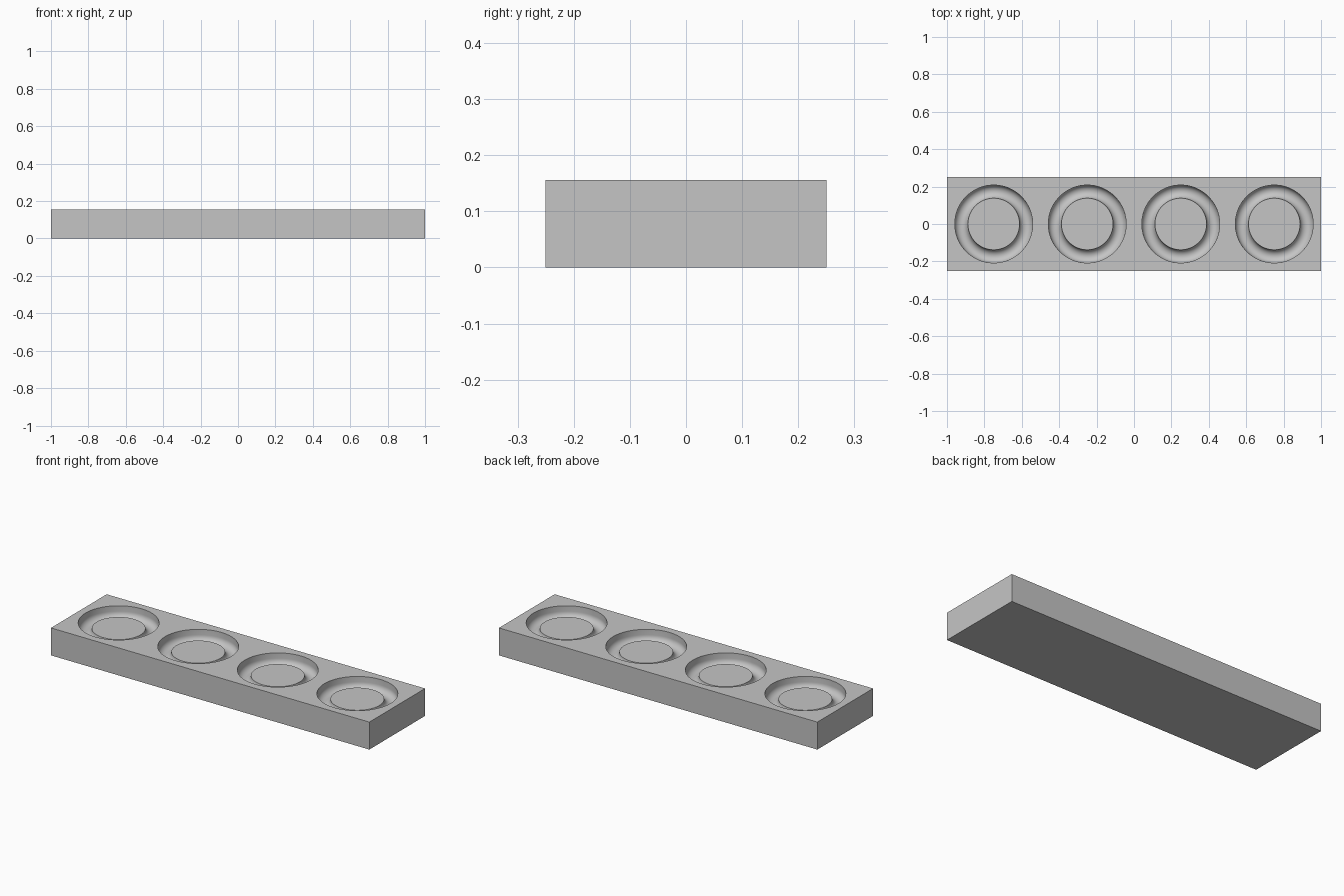
import bpy, bmesh, math
from mathutils import Vector

LENGTH, WIDTH, HEIGHT = 2.0, 0.5, 0.156
OUTER, INNER = 0.208, 0.138      # radii of the ring-shaped well
PLATEAU = HEIGHT - 0.031         # height of the disc inside each ring
SEGMENTS, ARC_STEPS = 96, 16

old = bpy.data.objects.get("Cube")
if old:
    bpy.data.objects.remove(old, do_unlink=True)

grey = bpy.data.materials.new("plain grey")
grey.use_nodes = True
colour = (0.56, 0.56, 0.56, 1)
grey.diffuse_color = colour
grey.node_tree.nodes["Principled BSDF"].inputs["Base Color"].default_value = colour


def add_object(name, bm):
    mesh = bpy.data.meshes.new(name)
    bm.to_mesh(mesh)
    bm.free()
    mesh.materials.append(grey)
    obj = bpy.data.objects.new(name, mesh)
    bpy.context.collection.objects.link(obj)
    return obj


# Rectangular block
bm = bmesh.new()
bmesh.ops.create_cube(bm, size=1)
for v in bm.verts:
    v.co = Vector((v.co.x * LENGTH, v.co.y * WIDTH, (v.co.z + 0.5) * HEIGHT))
tray = add_object("ring_mould_tray", bm)

# Lathed cutter: straight outer wall, rounded ring groove, flat centre
mid, tube = (OUTER + INNER) / 2, (OUTER - INNER) / 2
profile = [(0, HEIGHT + 0.1), (OUTER, HEIGHT + 0.1)]
for i in range(ARC_STEPS + 1):
    a = math.pi * i / ARC_STEPS
    profile.append((mid + tube * math.cos(a), PLATEAU - tube * math.sin(a)))
profile.append((0, PLATEAU))

bm = bmesh.new()
verts = [bm.verts.new((r, 0, z)) for r, z in profile]
edges = [bm.edges.new(pair) for pair in zip(verts, verts[1:])]
bmesh.ops.spin(bm, geom=verts + edges, cent=(0, 0, 0), axis=(0, 0, 1),
               angle=math.tau, steps=SEGMENTS)
bmesh.ops.remove_doubles(bm, verts=bm.verts, dist=1e-5)
bmesh.ops.recalc_face_normals(bm, faces=bm.faces)
cutter = add_object("well_cutter", bm)
cutter.hide_render = True

# Cut four wells in a row
bpy.ops.object.select_all(action="DESELECT")
tray.select_set(True)
bpy.context.view_layer.objects.active = tray
for x in (-0.75, -0.25, 0.25, 0.75):
    cutter.location.x = x
    bpy.context.view_layer.update()
    cut = tray.modifiers.new("well", "BOOLEAN")
    cut.operation, cut.solver, cut.object = "DIFFERENCE", "EXACT", cutter
    bpy.ops.object.modifier_apply(modifier=cut.name)
bpy.data.objects.remove(cutter, do_unlink=True)

# Smooth grooves, sharp rims and block edges
bpy.ops.object.shade_smooth_by_angle(angle=math.radians(30))
